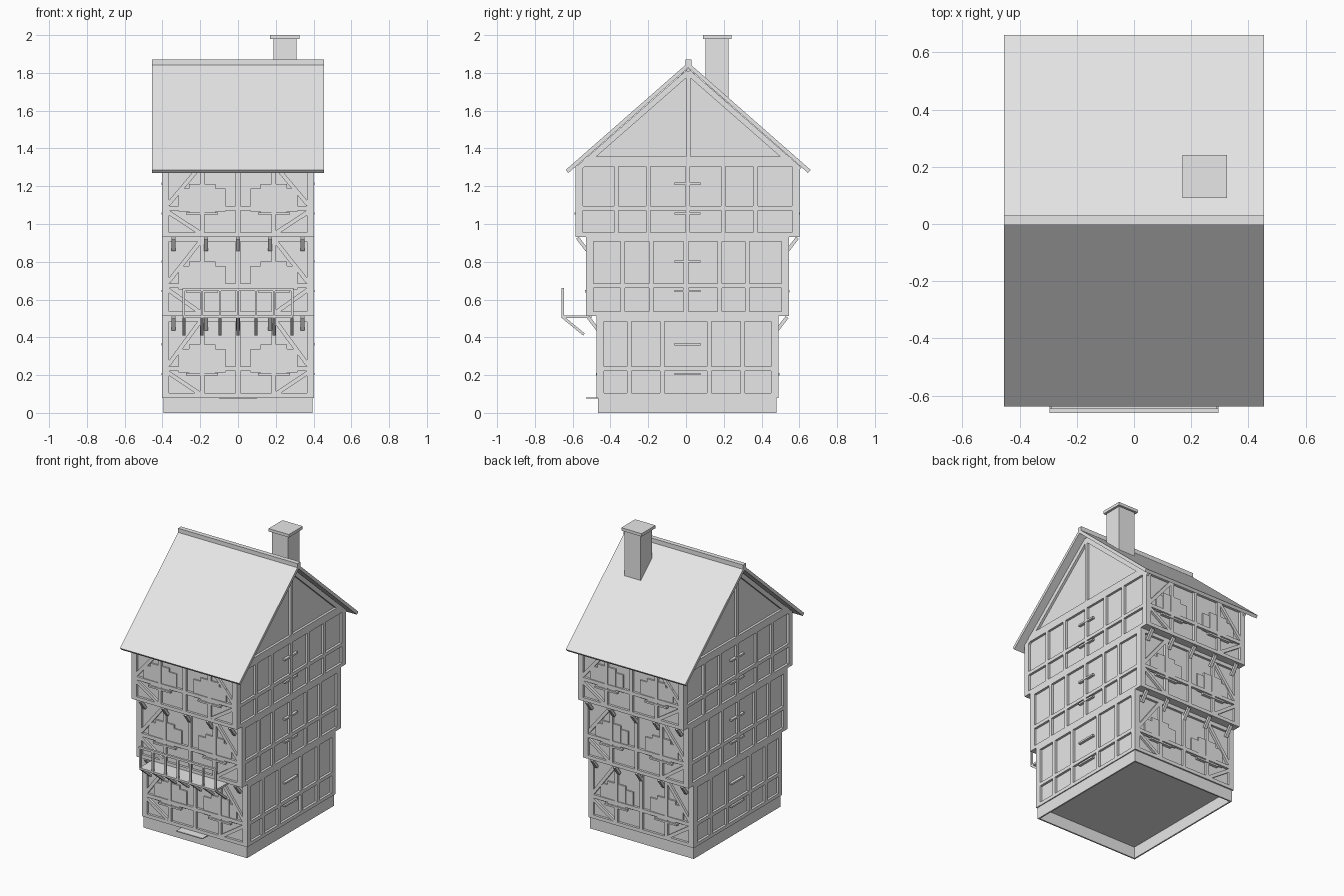
import bpy, bmesh
from mathutils import Vector, Matrix

cube = bpy.data.objects.get("Cube")
if cube:
    bpy.data.objects.remove(cube, do_unlink=True)

GREY = (0.8, 0.8, 0.8, 1.0)
mat = bpy.data.materials.new("pale_grey")
mat.use_nodes = True
mat.diffuse_color = GREY
mat.node_tree.nodes["Principled BSDF"].inputs["Base Color"].default_value = GREY

parts = {}


def part(name):
    return parts.setdefault(name, bmesh.new())


def box(name, x, y, z):
    """Axis-aligned block from (min, max) pairs."""
    size = [b - a for a, b in (x, y, z)]
    mid = [(a + b) / 2 for a, b in (x, y, z)]
    m = Matrix.Translation(mid) @ Matrix.Diagonal((*size, 1))
    bmesh.ops.create_cube(part(name), size=1, matrix=m)


def beam(name, p, q, width, depth, normal):
    """Straight timber from p to q, depth measured along normal."""
    p, q, n = Vector(p), Vector(q), Vector(normal).normalized()
    along = (q - p).normalized()
    side = n.cross(along)
    rot = Matrix((along, side, n)).transposed().to_4x4()
    m = Matrix.Translation((p + q) / 2) @ rot @ Matrix.Diagonal(((q - p).length, width, depth, 1))
    bmesh.ops.create_cube(part(name), size=1, matrix=m)


def prism(name, outline, x0, x1):
    """Extrude a (y, z) outline along x."""
    bm = part(name)
    face = bm.faces.new([bm.verts.new((x0, y, z)) for y, z in outline])
    ext = bmesh.ops.extrude_face_region(bm, geom=[face])
    moved = [v for v in ext["geom"] if isinstance(v, bmesh.types.BMVert)]
    bmesh.ops.translate(bm, verts=moved, vec=(x1 - x0, 0, 0))


D = 0.016            # timber depth
X = 0.402            # outer half width
XI = X - D           # plaster half width
W = 0.024            # timber width
RIDGE = 0.012
EAVE_F, EAVE_B, EAVE_Z, TOP_Z = -0.637, 0.66, 1.27, 1.855
SLOPE = (TOP_Z - EAVE_Z - 0.018) / 0.648

# Hollow plinth and door slab
for s in (-1, 1):
    box("plinth", sorted((s * 0.395, s * 0.385)), (-0.465, 0.48), (0, 0.08))
box("plinth", (-0.395, 0.395), (-0.465, -0.455), (0, 0.08))
box("plinth", (-0.395, 0.395), (0.47, 0.48), (0, 0.08))
box("door_slab", (-0.1, 0.1), (-0.53, -0.46), (0.076, 0.082))

# Storeys: y front, y back, z bottom, z top, top rail underside, mid rail, side posts
storeys = [
    (-0.473, 0.49, 0.08, 0.512, 0.485, 0.233, (-0.3, -0.125, 0.122, 0.3)),
    (-0.53, 0.545, 0.512, 0.932, 0.907, 0.672, (-0.335, -0.185, 0.0, 0.178, 0.325)),
    (-0.585, 0.6, 0.932, 1.312, 1.305, 1.083, (-0.37, -0.2, 0.01, 0.197, 0.368)),
]


def window_wall(y, s, z0, z1, rail, z_top):
    """Front or back wall: timbers, braces and shuttered windows; s is its outward y sign."""
    def yy(d0, d1):
        return tuple(sorted((y + s * d0, y + s * d1)))
    full = yy(-D, 0)
    for x in (-XI + 0.01, -0.19, 0, 0.19, XI - 0.01):
        box("wall_posts", (x - W / 2, x + W / 2), full, (z0, z1))
    for a, b in ((z0, z0 + W), (rail - W / 2, rail + W / 2), (z_top, z1)):
        box("wall_rails", (-X, X), full, (a, b))
    yc = y - s * D / 2
    for m in (-1, 1):
        for za, zb in ((rail + 0.02, z_top), (rail - 0.02, z0 + 0.02)):
            beam("braces", (m * 0.37, yc, za), (m * 0.2, yc, zb), 0.022, D * 0.95, (0, 1, 0))
        c, low, high = m * 0.19, rail - 0.03, rail + 0.13
        box("windows", (c - 0.07, c + 0.07), yy(-D, -0.005), (low, high))
        for k in (-1, 1):
            xs = sorted((c + k * 0.07, c + k * 0.125))
            box("shutters", xs, yy(-D, -0.007), (low + 0.012, high - 0.025))
        box("window_sills", (c - 0.085, c + 0.085), yy(-D, 0.004), (low - 0.004, low + 0.008))


def jetty(y, s, z, reach):
    """Row of slanted brackets below an overhanging storey."""
    for x in (-0.342, -0.17, 0, 0.17, 0.342):
        beam("jetty_brackets", (x, y - s * 0.005, z - 0.07), (x, y + s * reach, z - 0.005),
             0.018, 0.02, (1, 0, 0))


for i, (yf, yb, z0, z1, z_top, rail, posts) in enumerate(storeys):
    box("plaster_walls", (-XI, XI), (yf + D, yb - D), (z0, z1))
    window_wall(yf, -1, z0, z1, rail, z_top)
    window_wall(yb, 1, z0, z1, rail, z_top)
    if i:
        below = storeys[i - 1]
        jetty(below[0], -1, z0, 0.045)
        jetty(below[1], 1, z0, 0.045)
    # Side timbers and window ledges
    for m in (-1, 1):
        xs = sorted((m * XI, m * X))
        for y in posts:
            box("wall_posts", xs, (y - W / 2, y + W / 2), (z0, z1))
        end = 0.04
        box("wall_posts", xs, (yf, yf + end), (z0, z1))
        box("wall_posts", xs, (yb - end, yb), (z0, z1))
        top = 1.358 if i == 2 else z1
        for a, b in ((z0, z0 + W), (rail - W / 2, rail + W / 2)):
            box("wall_rails", xs, (yf, yb), (a, b))
        inset = 0.04 if i == 2 else 0
        box("wall_rails", xs, (yf + inset, yb - inset), (z_top, top))
        for z in (rail - 0.027, rail + 0.13):
            ledge = sorted((m * XI, m * (X + 0.002)))
            box("side_ledges", ledge, (-0.06, 0.077), (z - 0.006, z + 0.006))

# Gables: plaster, king post and rafters
apex = EAVE_Z + SLOPE * 0.648 - 0.012
prism("gable_walls", [(-0.569, 1.3), (0.584, 1.3), (RIDGE, apex)], -XI, XI)
for m in (-1, 1):
    xs = sorted((m * XI, m * X))
    box("king_posts", xs, (RIDGE - 0.011, RIDGE + 0.011), (1.35, 1.81))
    for e in (-1, 1):
        xc = m * (X - D / 2)
        beam("rafters", (xc, RIDGE + e * 0.59, apex - 0.022 - SLOPE * 0.59), (xc, RIDGE, apex - 0.022),
             0.03, D, (1, 0, 0))

# Roof slabs with square-cut eaves, and ridge cap
for e, eave in ((-1, EAVE_F), (1, EAVE_B)):
    prism("roof", [(eave, EAVE_Z + 0.016), (RIDGE, TOP_Z), (RIDGE, TOP_Z - 0.027),
                   (eave - e * 0.014, EAVE_Z)], -0.455, 0.455)
box("ridge_cap", (-0.455, 0.455), (-0.003, 0.029), (1.838, 1.87))

# Chimney
box("chimney", (0.187, 0.31), (0.102, 0.226), (1.62, 1.981))
box("chimney_cap", (0.17, 0.325), (0.09, 0.241), (1.98, 2.0))

# Balcony
box("balcony_floor", (-0.29, 0.29), (-0.66, -0.5), (0.502, 0.515))
box("balcony_rail", (-0.295, 0.295), (-0.66, -0.645), (0.645, 0.66))
for k in range(-3, 4):
    x = k * 0.0955
    box("balcony_balusters", (x - 0.006, x + 0.006), (-0.659, -0.647), (0.515, 0.65))
    beam("balcony_struts", (x, -0.65, 0.505), (x, -0.54, 0.415), 0.014, 0.016, (1, 0, 0))

# Turn every part into an object
for name, bm in parts.items():
    bmesh.ops.recalc_face_normals(bm, faces=bm.faces)
    mesh = bpy.data.meshes.new(name)
    bm.to_mesh(mesh)
    bm.free()
    mesh.materials.append(mat)
    bpy.context.collection.objects.link(bpy.data.objects.new(name, mesh))
